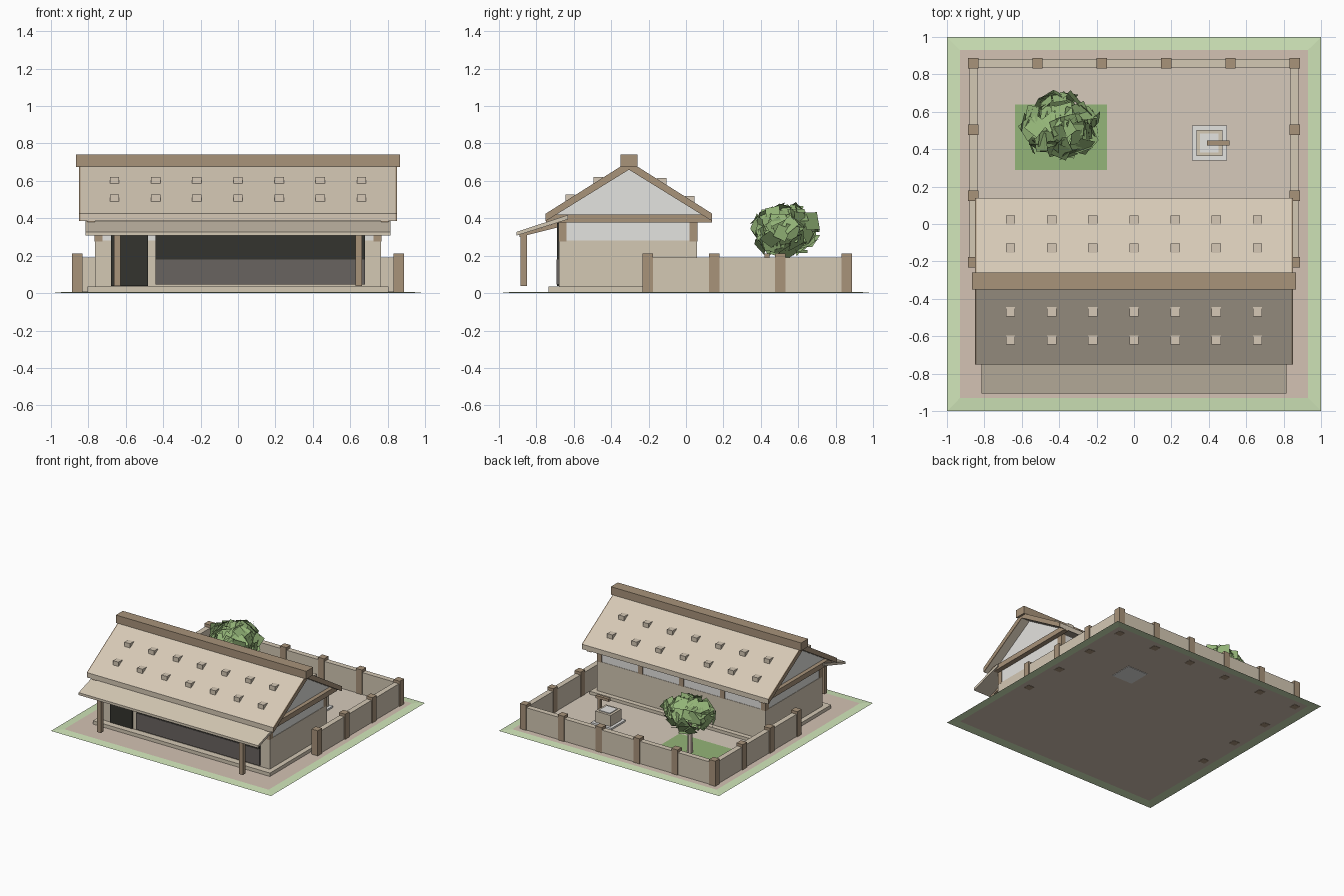
import bpy, bmesh, math, random
from mathutils import Vector, Matrix, Euler

cube = bpy.data.objects.get("Cube")
if cube:
    bpy.data.objects.remove(cube, do_unlink=True)


def material(name, *rgb):
    lin = [((c / 255 + 0.055) / 1.055) ** 2.4 for c in rgb] + [1]
    m = bpy.data.materials.new(name)
    m.use_nodes = True
    m.diffuse_color = lin
    m.node_tree.nodes["Principled BSDF"].inputs["Base Color"].default_value = lin
    return m


CREAM = material("cream plaster", 212, 200, 180)
ROOF = material("warm cream roof", 214, 201, 182)
PAVING = material("cream paving", 214, 202, 187)
WOOD = material("brown wood", 168, 147, 122)
GRASS = material("pale grass", 208, 229, 185)
LEAF = material("leaf green", 148, 181, 120)
DARK = material("dark opening", 52, 52, 46)
GLASS = material("smoky panel", 105, 99, 96)
GREY = material("light grey", 228, 227, 224)
DIRT = material("packed earth", 211, 194, 179)


def finish(name, bm, *mats):
    me = bpy.data.meshes.new(name)
    bm.to_mesh(me)
    bm.free()
    for m in mats:
        me.materials.append(m)
    ob = bpy.data.objects.new(name, me)
    bpy.context.scene.collection.objects.link(ob)
    return ob


def boxes(name, spans, mat):
    """One object from boxes given as (x0, x1, y0, y1, z0, z1)."""
    bm = bmesh.new()
    for x0, x1, y0, y1, z0, z1 in spans:
        mid = Vector((x0 + x1, y0 + y1, z0 + z1)) / 2
        size = Matrix.Diagonal((x1 - x0, y1 - y0, z1 - z0, 1))
        bmesh.ops.create_cube(bm, size=1, matrix=Matrix.Translation(mid) @ size)
    return finish(name, bm, mat)


def prism(name, profile, x0, x1, mat):
    """Extrude a (y, z) profile along x."""
    bm = bmesh.new()
    face = bm.faces.new([bm.verts.new((x0, y, z)) for y, z in profile])
    out = bmesh.ops.extrude_face_region(bm, geom=[face])
    verts = [v for v in out["geom"] if isinstance(v, bmesh.types.BMVert)]
    bmesh.ops.translate(bm, verts=verts, vec=(x1 - x0, 0, 0))
    bmesh.ops.recalc_face_normals(bm, faces=bm.faces)
    return finish(name, bm, mat)


# Ground: earth with a gently sloping grass border
bm = bmesh.new()
bmesh.ops.create_grid(bm, x_segments=1, y_segments=1, size=1)
bmesh.ops.inset_individual(bm, faces=bm.faces[:], thickness=0.1)
for v in bm.verts:
    if abs(v.co.x) < 0.95:
        v.co.z = 0.006
for f in bm.faces:
    f.material_index = int(f.calc_center_median().xy.length < 0.1)
finish("ground", bm, GRASS, DIRT)
boxes("courtyard_floor", [(-0.86, 0.86, -0.2, 0.86, 0.007, 0.01)], PAVING)
boxes("lawn_patch", [(-0.635, -0.145, 0.29, 0.64, 0.008, 0.014)], LEAF)

# House body
boxes("porch_slab", [(-0.805, 0.805, -0.735, 0.1, 0.007, 0.035)], CREAM)
boxes("lower_walls", [(-0.765, 0.765, -0.68, 0.06, 0.035, 0.28)], CREAM)
boxes("upper_walls", [(-0.762, 0.762, -0.677, 0.057, 0.28, 0.4)], GREY)
posts = [(s * 0.745, -0.66) for s in (-1, 1)]
posts += [(i * 0.3725, 0.04) for i in range(-2, 3)]
boxes("wall_posts", [(x - 0.021, x + 0.021, y - 0.021, y + 0.021, 0.275, 0.4)
                     for x, y in posts], WOOD)

# Front openings
boxes("doorway", [(-0.68, -0.48, -0.689, -0.66, 0.037, 0.375)], DARK)
boxes("front_window", [(-0.44, 0.68, -0.689, -0.66, 0.18, 0.375)], DARK)
boxes("window_panel", [(-0.44, 0.68, -0.693, -0.66, 0.045, 0.18)], GLASS)

# Main roof, gables, barge boards and ridge
MID, HALF, SLOPE = -0.305, 0.445, 0.63
roof = [(MID - HALF, 0.385), (MID - HALF, 0.425), (MID, 0.705),
        (MID + HALF, 0.425), (MID + HALF, 0.385), (MID, 0.66)]
prism("main_roof", roof, -0.842, 0.842, ROOF)
gable = [(MID - 0.42, 0.4), (MID + 0.42, 0.4), (MID, 0.665)]
for side, s in (("right", -1), ("left", 1)):
    prism(side + "_barge_board", roof, s * 0.841, s * 0.849, WOOD)
    prism(side + "_gable", gable, s * 0.75, s * 0.772, GREY)
    boxes(side + "_tie_beam", [(s * 0.785 - 0.02, s * 0.785 + 0.02, MID - HALF + 0.002,
                                MID + HALF - 0.002, 0.378, 0.42)], WOOD)
boxes("ridge_beam", [(-0.865, 0.865, MID - 0.045, MID + 0.045, 0.675, 0.74)], WOOD)

# Roof weights in rows on both slopes
weights = []
for d in (-0.315, -0.165, 0.175, 0.325):
    z = 0.705 - abs(d) * SLOPE
    for i in range(-3, 4):
        x, y = i * 0.22, MID + d
        weights.append((x - 0.025, x + 0.025, y - 0.025, y + 0.025, z - 0.02, z + 0.02))
boxes("roof_weights", weights, ROOF)

# Front canopy on two posts
prism("canopy", [(-0.905, 0.308), (-0.905, 0.328), (-0.63, 0.418), (-0.63, 0.395)],
      -0.815, 0.815, CREAM)
for side, s in (("right", -0.645), ("left", 0.645)):
    prism(side + "_canopy_rafter", [(-0.89, 0.3), (-0.89, 0.313), (-0.67, 0.382), (-0.67, 0.355)],
          s - 0.018, s + 0.018, WOOD)
    boxes(side + "_canopy_post", [(s - 0.018, s + 0.018, -0.885, -0.85, 0.038, 0.32)], WOOD)

# Courtyard wall and its pillars
boxes("courtyard_wall", [(-0.88, 0.88, 0.838, 0.882, 0.007, 0.19),
                         (-0.88, -0.836, -0.2, 0.86, 0.007, 0.19),
                         (0.836, 0.88, -0.2, 0.86, 0.007, 0.19)], CREAM)
spots = [(-0.86 + i * 0.344, 0.86) for i in range(6)]
spots += [(s * 0.86, 0.86 - i * 0.355) for s in (-1, 1) for i in range(1, 4)]
boxes("wall_pillars", [(x - 0.028, x + 0.028, y - 0.028, y + 0.028, 0.004, 0.213)
                       for x, y in spots], WOOD)

# Well with a hoist


def square(r, z0, z1):
    return (0.403 - r, 0.403 + r, 0.433 - r, 0.433 + r, z0, z1)


boxes("well_base", [square(0.093, 0.002, 0.024)], GREY)
boxes("well_box", [square(0.07, 0.02, 0.115)], CREAM)
boxes("well_cover", [square(0.05, 0.11, 0.121)], GREY)
boxes("well_hoist", [(0.47, 0.492, 0.422, 0.444, 0.02, 0.2),
                     (0.39, 0.51, 0.42, 0.446, 0.19, 0.212)], WOOD)

# Tree: tapered trunk with a side branch, and a crown of outward leaf cards
bm = bmesh.new()
trunk = Matrix.Translation((-0.395, 0.51, 0.155))
branch = Matrix.Translation((-0.395, 0.555, 0.21)) @ Matrix.Rotation(-0.8, 4, "X")
for radius, depth, place in ((0.024, 0.29, trunk), (0.013, 0.15, branch)):
    bmesh.ops.create_cone(bm, cap_ends=True, segments=7, radius1=radius,
                          radius2=radius * 0.55, depth=depth, matrix=place)
finish("tree_trunk", bm, DIRT)
random.seed(4)
bm = bmesh.new()
for i in range(120):
    d = Vector([random.gauss(0, 1) for _ in "xyz"]).normalized()
    reach = random.uniform(0.65, 1.0)
    pos = Vector((-0.395 + d.x * reach * 0.2, 0.52 + d.y * reach * 0.19,
                  0.335 + d.z * reach * 0.13))
    outward = d.to_track_quat("Z", "Y").to_matrix().to_4x4()
    jitter = Euler([random.uniform(-0.5, 0.5), random.uniform(-0.5, 0.5),
                    random.uniform(0, math.tau)]).to_matrix().to_4x4()
    bmesh.ops.create_grid(bm, x_segments=1, y_segments=1, size=random.uniform(0.036, 0.05),
                          matrix=Matrix.Translation(pos) @ outward @ jitter)
finish("tree_leaves", bm, LEAF)
